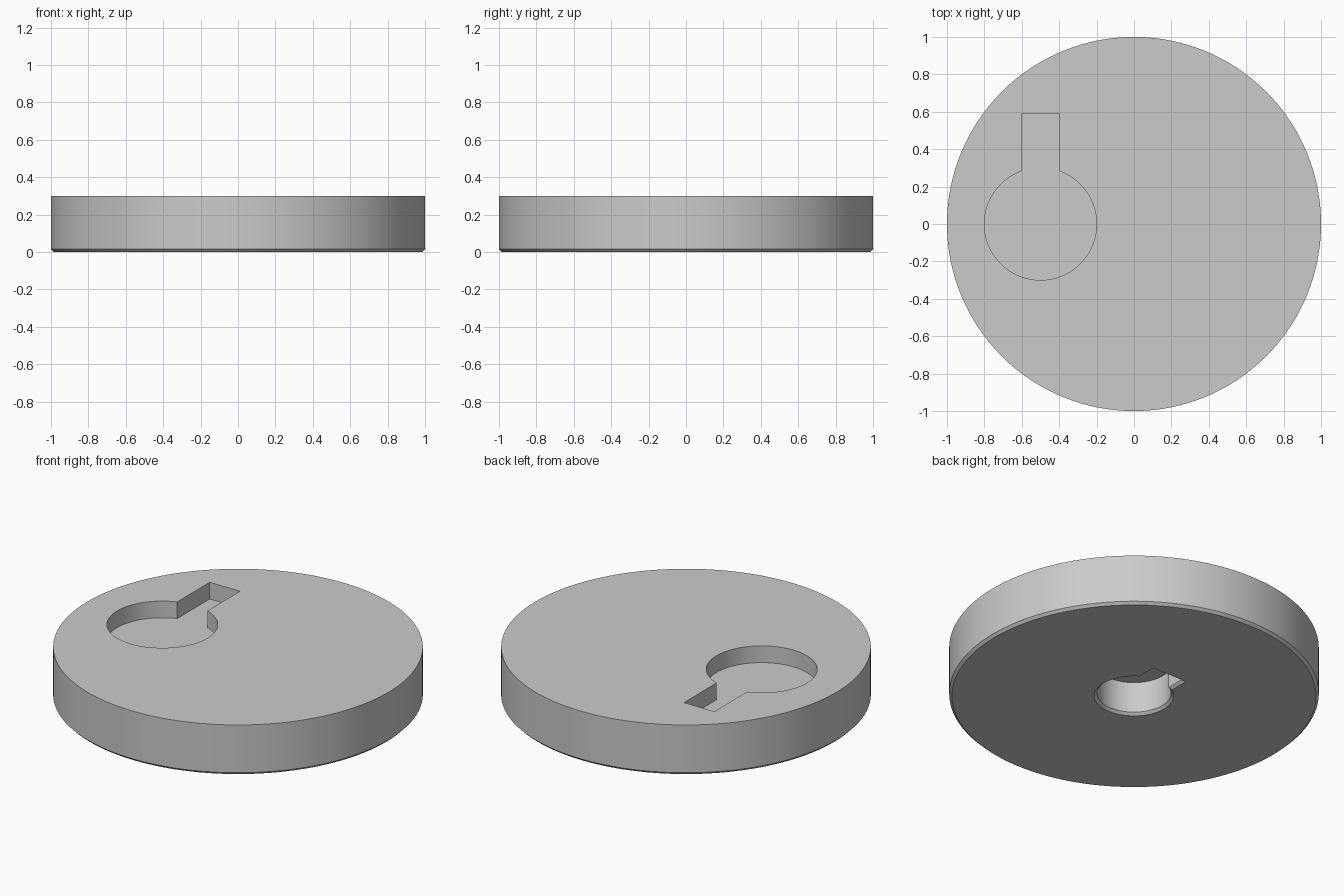
import bpy
import bmesh
from math import asin, cos, sin, pi, tau

if "Cube" in bpy.data.objects:
    bpy.data.objects.remove(bpy.data.objects["Cube"], do_unlink=True)

HEIGHT = 0.3
CHAMFER = 0.015

grey = bpy.data.materials.new("plain grey")
grey.use_nodes = True
colour = (0.6, 0.6, 0.6, 1)
grey.diffuse_color = colour
grey.node_tree.nodes["Principled BSDF"].inputs["Base Color"].default_value = colour


def circle(radius, count=128):
    return [(radius * cos(tau * i / count), radius * sin(tau * i / count))
            for i in range(count)]


def keyhole(x, radius, half_width, end, grow=0.0, count=72):
    """Round hole with a straight slot running towards +y."""
    radius, half_width, end = radius + grow, half_width + grow, end + grow
    gap = asin(half_width / radius)
    start, sweep = pi / 2 + gap, tau - 2 * gap
    angles = [start + sweep * i / count for i in range(count + 1)]
    points = [(x + radius * cos(a), radius * sin(a)) for a in angles]
    return points + [(x + half_width, end), (x - half_width, end)]


def loft(name, sections):
    """Closed solid through matching outlines, given as (z, outline)."""
    bm = bmesh.new()
    rings = [[bm.verts.new((x, y, z)) for x, y in outline] for z, outline in sections]
    count = len(rings[0])
    for low, high in zip(rings, rings[1:]):
        for i in range(count):
            j = (i + 1) % count
            bm.faces.new((low[i], low[j], high[j], high[i]))
    bm.faces.new(rings[0][::-1])
    bm.faces.new(rings[-1])
    bmesh.ops.recalc_face_normals(bm, faces=bm.faces)
    mesh = bpy.data.meshes.new(name)
    bm.to_mesh(mesh)
    bm.free()
    mesh.materials.append(grey)
    obj = bpy.data.objects.new(name, mesh)
    bpy.context.collection.objects.link(obj)
    return obj


# Disc with a chamfered lower rim
disc = loft("disc", [(0, circle(1 - CHAMFER)), (CHAMFER, circle(1)), (HEIGHT, circle(1))])

# Off-centre pocket in the top
pocket = keyhole(-0.5, 0.3, 0.1, 0.59)
top_cutter = loft("top_pocket_cutter", [(0.2, pocket), (HEIGHT + 0.1, pocket)])

# Central blind bore with keyway and chamfered mouth in the underside
bore = keyhole(0, 0.2, 0.1, 0.285)
mouth = keyhole(0, 0.2, 0.1, 0.285, grow=2 * CHAMFER)
bore_cutter = loft("bore_cutter", [(-CHAMFER, mouth), (CHAMFER, bore), (0.199, bore)])

bpy.context.view_layer.objects.active = disc
for cutter in (top_cutter, bore_cutter):
    cutter.hide_render = True
    cut = disc.modifiers.new("cut", "BOOLEAN")
    cut.operation = "DIFFERENCE"
    cut.solver = "EXACT"
    cut.object = cutter
    bpy.ops.object.modifier_apply(modifier=cut.name)
    bpy.data.objects.remove(cutter, do_unlink=True)

# Smooth round walls, crisp edges
bpy.ops.object.select_all(action="DESELECT")
disc.select_set(True)
bpy.ops.object.shade_smooth_by_angle(angle=pi / 6)
